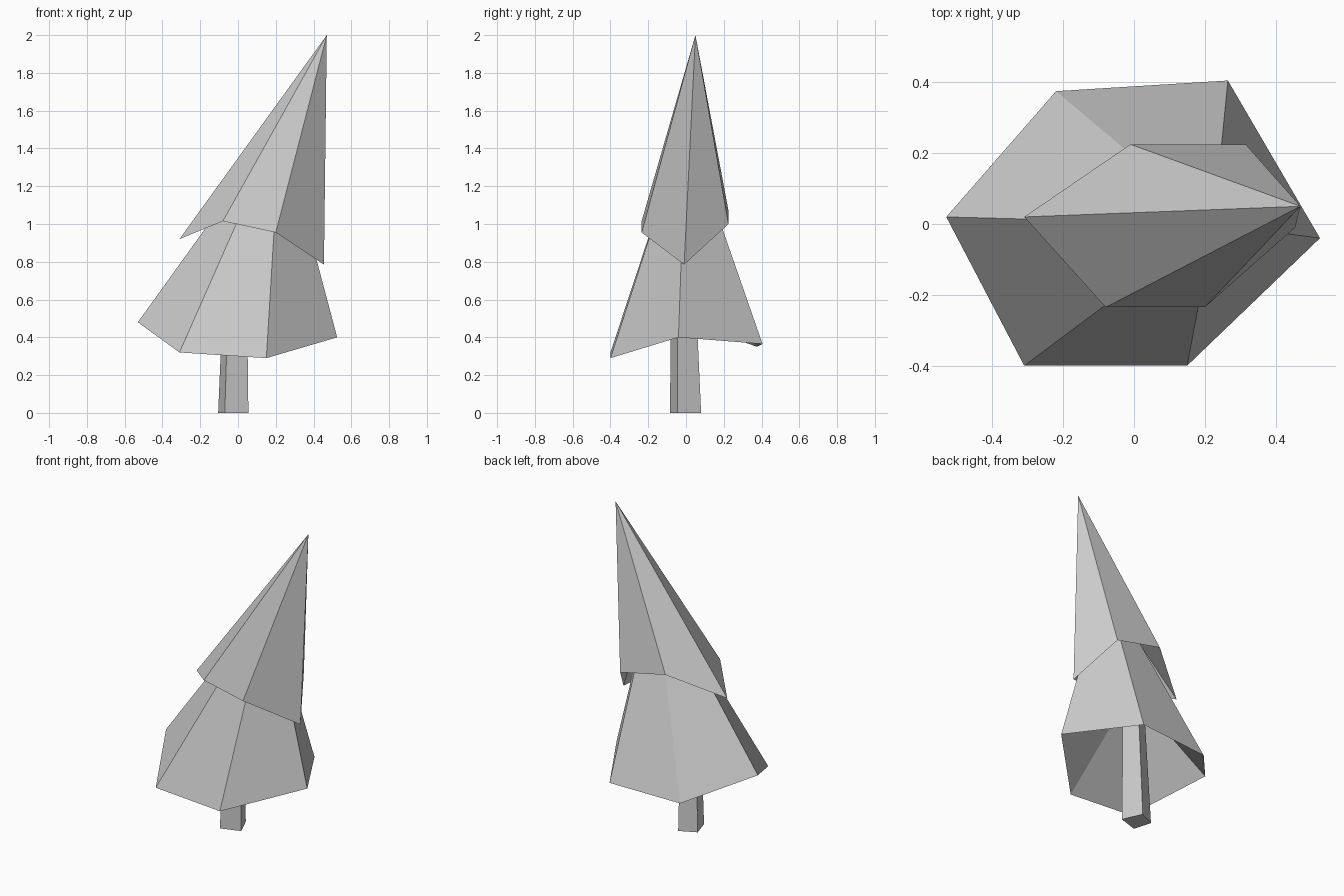
import bpy
import bmesh
from mathutils import Vector

cube = bpy.data.objects.get("Cube")
if cube:
    bpy.data.objects.remove(cube, do_unlink=True)

# One plain grey for the whole tree
grey = bpy.data.materials.new("plain_grey")
grey.use_nodes = True
colour = (0.6, 0.6, 0.6, 1)
grey.diffuse_color = colour
grey.node_tree.nodes["Principled BSDF"].inputs["Base Color"].default_value = colour


def finish(name, bm):
    """Turn a bmesh into a flat-shaded object."""
    bmesh.ops.recalc_face_normals(bm, faces=bm.faces)
    mesh = bpy.data.meshes.new(name)
    bm.to_mesh(mesh)
    bm.free()
    mesh.materials.append(grey)
    obj = bpy.data.objects.new(name, mesh)
    bpy.context.collection.objects.link(obj)


def foliage(name, rim, tip, hollow):
    """Six-sided cone with a ragged rim and a hollow underside."""
    bm = bmesh.new()
    ring = [bm.verts.new(p) for p in rim]
    for peak in (bm.verts.new(tip), bm.verts.new(hollow)):
        for i, v in enumerate(ring):
            bm.faces.new((v, ring[(i + 1) % len(ring)], peak))
    finish(name, bm)


# Leaning foliage tiers
foliage("lower_foliage",
        [(-0.53, 0.02, 0.48), (-0.31, -0.40, 0.32), (0.15, -0.40, 0.29),
         (0.525, -0.04, 0.40), (0.265, 0.405, 0.365), (-0.22, 0.375, 0.35)],
        tip=(0.225, 0.0, 1.53), hollow=(0.02, 0.0, 0.86))
foliage("upper_foliage",
        [(-0.31, 0.02, 0.92), (-0.08, -0.235, 1.015), (0.20, -0.235, 0.955),
         (0.455, -0.01, 0.785), (0.315, 0.225, 1.0), (-0.01, 0.225, 1.07)],
        tip=(0.47, 0.05, 2.0), hollow=(0.24, 0.02, 1.45))

# Tapered four-sided trunk
base = [Vector(p) for p in ((0.055, -0.045, 0), (0, 0.08, 0),
                            (-0.105, 0.03, 0), (-0.07, -0.085, 0))]
centre = sum(base, Vector()) / len(base)
lift = Vector((0.015, -0.015, 0.88))
bm = bmesh.new()
low = [bm.verts.new(p) for p in base]
high = [bm.verts.new(centre + (p - centre) * 0.7 + lift) for p in base]
bm.faces.new(low)
bm.faces.new(high)
for i in range(len(base)):
    j = (i + 1) % len(base)
    bm.faces.new((low[i], low[j], high[j], high[i]))
finish("trunk", bm)
